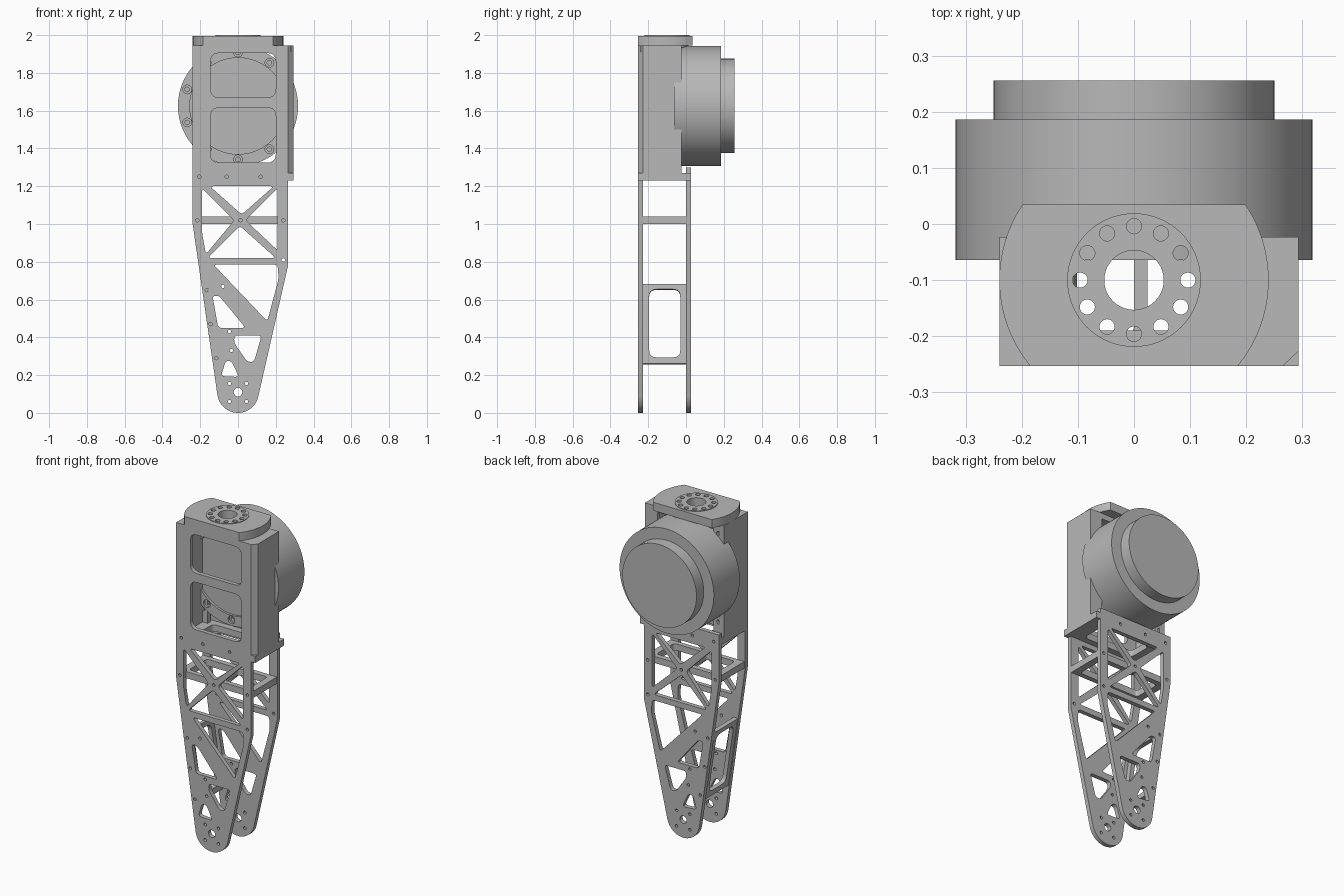
import bpy
import math
from mathutils import Matrix, Vector

cube = bpy.data.objects.get("Cube")
if cube:
    bpy.data.objects.remove(cube, do_unlink=True)

metal = bpy.data.materials.new("machined grey")
metal.use_nodes = True
metal.diffuse_color = (0.48, 0.48, 0.48, 1)
metal.node_tree.nodes["Principled BSDF"].inputs["Base Color"].default_value = (0.48, 0.48, 0.48, 1)


def circle(cx, cy, r, n=20):
    return [(cx + r * math.cos(2 * math.pi * i / n), cy + r * math.sin(2 * math.pi * i / n))
            for i in range(n)]


def arc(cx, cy, r, start, end, n=24):
    angles = [math.radians(start + (end - start) * i / n) for i in range(n + 1)]
    return [(cx + r * math.cos(a), cy + r * math.sin(a)) for a in angles]


def rect(x0, y0, x1, y1):
    return [(x0, y0), (x1, y0), (x1, y1), (x0, y1)]


def rounded(points, r=0.02, steps=5):
    """Round every corner of a polygon."""
    out = []
    for i, p in enumerate(points):
        p = Vector(p)
        ends = []
        for q in (points[i - 1], points[(i + 1) % len(points)]):
            d = Vector(q) - p
            ends.append(p + d.normalized() * min(r, d.length * 0.48))
        for k in range(steps + 1):
            t = k / steps
            v = ends[0] * (1 - t) ** 2 + p * 2 * t * (1 - t) + ends[1] * t ** 2
            out.append((v.x, v.y))
    return out


def basis(right, up, origin=(0, 0, 0)):
    right, up = Vector(right), Vector(up)
    m = Matrix((right, up, right.cross(up))).transposed().to_4x4()
    return Matrix.Translation(origin) @ m


def plate(name, loops, thickness, matrix):
    """Extruded flat outline; every loop after the first is a hole."""
    curve = bpy.data.curves.new(name, "CURVE")
    curve.dimensions = "2D"
    curve.fill_mode = "BOTH"
    curve.extrude = thickness / 2
    for loop in loops:
        s = curve.splines.new("POLY")
        s.points.add(len(loop) - 1)
        for pt, (x, y) in zip(s.points, loop):
            pt.co = (x, y, 0, 1)
        s.use_cyclic_u = True
    temp = bpy.data.objects.new(name + "_outline", curve)
    bpy.context.collection.objects.link(temp)
    graph = bpy.context.evaluated_depsgraph_get()
    mesh = bpy.data.meshes.new_from_object(temp.evaluated_get(graph))
    bpy.data.objects.remove(temp, do_unlink=True)
    mesh.transform(matrix)
    mesh.materials.clear()
    mesh.materials.append(metal)
    obj = bpy.data.objects.new(name, mesh)
    bpy.context.collection.objects.link(obj)
    bpy.ops.object.select_all(action="DESELECT")
    obj.select_set(True)
    bpy.context.view_layer.objects.active = obj
    bpy.ops.object.shade_smooth_by_angle(angle=math.radians(30))
    return obj


def upright(name, loops, y0, y1):
    return plate(name, loops, y1 - y0, basis((1, 0, 0), (0, 0, 1), (0, (y0 + y1) / 2, 0)))


def level(name, loops, z0, z1):
    return plate(name, loops, z1 - z0, Matrix.Translation((0, 0, (z0 + z1) / 2)))


# Lattice openings and screw holes shared by both leg plates
cells = [
    [(-0.15, 1.2), (0.19, 1.2), (0.02, 1.05)],
    [(-0.19, 1.19), (-0.02, 1.02), (-0.17, 0.84), (-0.19, 0.95)],
    [(0.21, 1.19), (0.21, 0.86), (0.04, 1.02)],
    [(0.01, 0.99), (-0.16, 0.82), (0.2, 0.82)],
    [(-0.13, 0.785), (0.21, 0.785), (0.215, 0.71), (0.155, 0.485)],
    [(-0.135, 0.62), (-0.1, 0.62), (0.04, 0.45), (-0.105, 0.45)],
    [(-0.02, 0.41), (0.125, 0.41), (0.085, 0.27), (0.05, 0.27), (-0.02, 0.37)],
    [(-0.065, 0.275), (-0.035, 0.275), (0.005, 0.19), (-0.09, 0.195)],
]
screws = [(-0.205, 1.25), (-0.06, 1.25), (0.12, 1.25), (-0.215, 1.02), (0.013, 1.02),
          (0.24, 1.02), (0.24, 0.81), (-0.165, 0.65), (-0.08, 0.67), (-0.145, 0.47),
          (-0.045, 0.43), (-0.115, 0.29), (-0.035, 0.33)]
screws += [(sx * 0.045, z) for sx in (-1, 1) for z in (0.06, 0.155)]
openings = [rounded(c) for c in cells] + [circle(x, z, 0.009, 12) for x, z in screws]
openings.append(circle(0, 0.11, 0.023))


def leg_outline(top):
    return [(-0.24, top), (-0.24, 1.0)] + arc(0, 0.11, 0.11, 188, 350) + [(0.265, 0.78), (0.265, top)]


# Leg plates: the front one continues up as the housing face with two windows
windows = [rounded(rect(-0.145, 1.325, 0.2, 1.615), 0.045),
           rounded(rect(-0.145, 1.67, 0.2, 1.905), 0.045)]
upright("front_leg_plate", [leg_outline(1.945)] + openings + windows, -0.253, -0.227)
upright("back_leg_plate", [leg_outline(1.3)] + openings, 0.0, 0.027)

# Cross frame between the plates, with two bays
level("cross_frame", [rect(-0.235, -0.23, 0.263, 0.003),
                      rounded(rect(-0.19, -0.2, 0.0, -0.03)),
                      rounded(rect(0.024, -0.2, 0.22, -0.03))], 1.0, 1.04)

# Sloping side brace with a rounded window
tilt = math.atan2(0.135, 0.9)
plate("side_brace", [rect(-0.23, -0.214, 0.003, 0.214),
                     rounded(rect(-0.195, -0.18, -0.03, 0.185), 0.04)], 0.025,
      basis((0, 1, 0), (-math.sin(tilt), 0, math.cos(tilt)), (-0.146, 0, 0.47)))

# Housing floor, side walls and top
level("housing_floor", [[(-0.24, -0.23), (0.262, -0.23), (0.262, -0.253), (0.293, -0.253),
                         (0.293, 0.027), (0.262, 0.027), (0.262, 0.002), (-0.24, 0.002)],
                        rounded(rect(-0.14, -0.19, 0.2, -0.04), 0.03)], 1.23, 1.27)
level("left_wall", [[(0.235, -0.24), (0.26, -0.253), (0.265, -0.253), (0.293, -0.227),
                     (0.293, -0.023), (0.235, -0.023)]], 1.27, 1.945)
level("right_wall", [rect(-0.24, -0.23, -0.205, -0.023)], 1.27, 1.945)
level("housing_top", [rect(-0.24, -0.24, 0.28, -0.023), circle(0, -0.1, 0.112, 48)], 1.91, 1.944)

# Rear mounting strips with screw holes
for side, x0, x1 in (("right", -0.24, -0.17), ("left", 0.21, 0.293)):
    mid = (x0 + x1) / 2
    upright(side + "_mount_strip", [rect(x0, 1.27, x1, 1.945)] +
            [circle(mid, z, 0.014) for z in (1.35, 1.89)], -0.05, -0.023)

# Hip cap: a disc trimmed flat at front and back
half_front = math.degrees(math.asin(0.153 / 0.24))
half_back = math.degrees(math.asin(0.135 / 0.24))
cap = (arc(0, -0.1, 0.24, -half_front, half_back) +
       arc(0, -0.1, 0.24, 180 - half_back, 180 + half_front))
level("hip_cap", [cap, circle(0, -0.1, 0.119, 64)], 1.945, 1.996)

# Output flange with a ring of twelve holes
ring = [circle(0.096 * math.cos(a), -0.1 + 0.096 * math.sin(a), 0.0135)
        for a in (math.radians(30 * i) for i in range(12))]
level("output_flange", [circle(0, -0.1, 0.119, 64), circle(0, -0.1, 0.053, 40)] + ring, 1.945, 2.0)

# Motor: counterbored front rim, body and stepped rear cover
MOTOR_Z = 1.625


def motor_disc(r):
    return circle(0, MOTOR_Z, r, 96)


def rim_holes(r):
    angles = [math.radians(18 + 36 * i) for i in range(10)]
    return [circle(0.283 * math.cos(a), MOTOR_Z + 0.283 * math.sin(a), r) for a in angles]


upright("motor_front_rim", [motor_disc(0.318), motor_disc(0.255)] + rim_holes(0.023), -0.064, -0.05)
upright("motor_inner_rim", [motor_disc(0.318)] + rim_holes(0.012), -0.05, -0.03)
upright("motor_body", [motor_disc(0.318)], -0.03, 0.186)
upright("motor_rear_cover", [motor_disc(0.25)], 0.186, 0.256)
